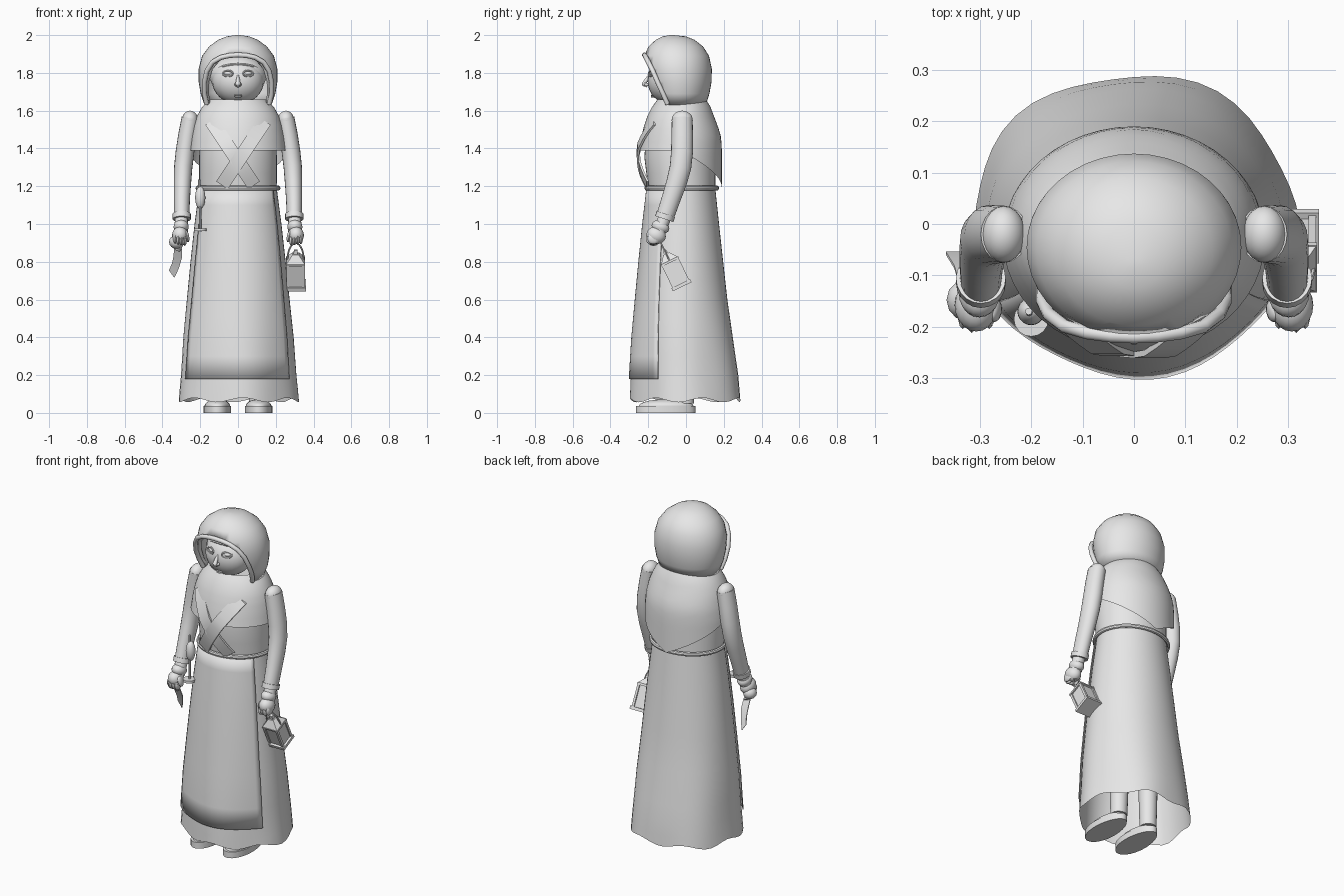
import bpy, bmesh, math
from math import sin, cos, pi, radians
from mathutils import Vector, Matrix

if "Cube" in bpy.data.objects:
    bpy.data.objects.remove(bpy.data.objects["Cube"])

GREY = bpy.data.materials.new("plain_grey")
GREY.diffuse_color = (0.8, 0.8, 0.8, 1)
GREY.use_nodes = True
GREY.node_tree.nodes["Principled BSDF"].inputs["Base Color"].default_value = GREY.diffuse_color


def finish(name, bm, smooth=40, recalc=True):
    if recalc:
        bmesh.ops.recalc_face_normals(bm, faces=bm.faces)
    me = bpy.data.meshes.new(name)
    bm.to_mesh(me)
    bm.free()
    ob = bpy.data.objects.new(name, me)
    bpy.context.collection.objects.link(ob)
    me.materials.append(GREY)
    bpy.ops.object.select_all(action='DESELECT')
    ob.select_set(True)
    bpy.context.view_layer.objects.active = ob
    if smooth:
        bpy.ops.object.shade_smooth_by_angle(angle=radians(smooth))
    return ob


def loft(rings, closed=True, caps=(False, False)):
    """Mesh skinned over equal-length rings of points."""
    bm = bmesh.new()
    rows = [[bm.verts.new(p) for p in r] for r in rings]
    n = len(rows[0])
    for a, b in zip(rows, rows[1:]):
        for i in range(n if closed else n - 1):
            j = (i + 1) % n
            bm.faces.new((a[i], a[j], b[j], b[i]))
    for row, cap in zip((rows[0], rows[-1]), caps):
        if cap:
            bm.faces.new(row)
    return bm


def lookup(table, z):
    """Interpolate (z, half width, front y, back y) rows listed top down."""
    if z >= table[0][0]:
        return table[0][1:]
    for a, b in zip(table, table[1:]):
        if z >= b[0]:
            t = (a[0] - z) / (a[0] - b[0])
            return [p + (q - p) * t for p, q in zip(a[1:], b[1:])]
    return table[-1][1:]


def oval(table, z, a, grow=0.0):
    """Point on a body section; angle a is measured from the front towards +x."""
    hw, yf, yb = lookup(table, z)
    return Vector(((hw + grow) * sin(a), (yf + yb) / 2 - ((yb - yf) / 2 + grow) * cos(a), z))


def ellipsoid(name, c, r, rot=(0, 0, 0), seg=20):
    bm = bmesh.new()
    bmesh.ops.create_uvsphere(bm, u_segments=seg, v_segments=seg // 2 + 2, radius=1)
    m = Matrix.Rotation(rot[2], 4, 'Z') @ Matrix.Rotation(rot[1], 4, 'Y') @ Matrix.Rotation(rot[0], 4, 'X')
    bmesh.ops.transform(bm, matrix=Matrix.Translation(c) @ m @ Matrix.Diagonal((*r, 1)), verts=bm.verts)
    return finish(name, bm)


def tube(name, pts, radii, seg=16, flat=1.0, closed=False):
    """Round tube along points; flat scales the section's first axis."""
    pts = [Vector(p) for p in pts]
    rings = []
    for i, p in enumerate(pts):
        d = (pts[min(i + 1, len(pts) - 1)] - pts[max(i - 1, 0)]).normalized()
        ref = Vector((0, 1, 0)) if abs(d.y) < 0.9 else Vector((0, 0, 1))
        u = ref.cross(d).normalized()
        v = d.cross(u)
        r = radii[i] if isinstance(radii, (list, tuple)) else radii
        rings.append([p + u * r * flat * cos(2 * pi * k / seg) + v * r * sin(2 * pi * k / seg) for k in range(seg)])
    return finish(name, loft(rings, caps=(True, True)))


# Skirt with a rippled open hem, and the apron over it
SKIRT = [(1.19, .205, -.20, .155), (1.0, .23, -.222, .175), (.8, .252, -.242, .197),
         (.6, .272, -.26, .22), (.4, .292, -.277, .25), (.2, .305, -.288, .28), (.06, .318, -.292, .292)]


def skirt_point(a, z, grow=0):
    p = oval(SKIRT, z, a, grow)
    w = max(0, (1.0 - z)) ** 1.5
    k = 1 + .028 * w * sin(5 * a + .8)
    return Vector((p.x * k, p.y * k, z + (.012 * sin(7 * a + 1) if z < .08 else 0)))


N = 48
levels = [1.19, 1.1, 1.0, .9, .8, .7, .6, .5, .4, .3, .2, .12, .068]
finish("skirt", loft([[skirt_point(2 * pi * k / N, z) for k in range(N)] for z in levels]))
side = radians(60)
bm = loft([[skirt_point(-side + 2 * side * k / 20, z, .007) for k in range(21)]
           for z in levels[:10] + [.18]], closed=False)
apron = finish("apron", bm)
sol = apron.modifiers.new("thickness", 'SOLIDIFY')
sol.thickness = .006
sol.offset = 0

# Bodice and waist belt
BODY = [(1.64, .12, -.14, .09), (1.58, .18, -.185, .13), (1.45, .2, -.215, .15),
        (1.35, .206, -.22, .155), (1.19, .205, -.20, .155)]
finish("bodice", loft([[oval(BODY, z, 2 * pi * k / N) for k in range(N)]
                       for z in (1.64, 1.58, 1.52, 1.45, 1.35, 1.27, 1.19)], caps=(True, True)))
belt = [[oval(SKIRT, 1.19, 2 * pi * k / N, .01 + .010 * cos(t)) + Vector((0, 0, .013 * sin(t))) for k in range(N)]
        for t in [2 * pi * i / 8 for i in range(9)]]
finish("belt", loft(belt))

# Shawl: level hem in front, pointed hem at the back
SHAWL = [(1.66, .15, -.15, .105), (1.62, .19, -.18, .13), (1.57, .218, -.205, .148), (1.52, .235, -.222, .168),
         (1.46, .247, -.237, .186), (1.39, .255, -.25, .19), (1.18, .255, -.25, .19)]


def hem(a):
    back = abs(pi - a) / (pi / 2)
    return 1.39 - .2 * max(0, 1 - back)


rings = []
for i in range(13):
    rings.append([oval(SHAWL, 1.66 + (hem(2 * pi * k / N) - 1.66) * i / 12, 2 * pi * k / N) for k in range(N)])
finish("shawl", loft(rings))

# Crossed chest straps
STRAP = [(1.58, 0, -.207, 0), (1.50, 0, -.238, 0), (1.4, 0, -.262, 0), (1.3, 0, -.25, 0), (1.18, 0, -.22, 0)]
for s in (-1, 1):
    a, b = Vector((s * .142, 0, 1.545)), Vector((-s * .085, 0, 1.205))
    d = (b - a).normalized()
    w = Vector((d.z, 0, -d.x)) * .037
    rows = []
    for i in range(11):
        p = a.lerp(b, i / 10)
        y = lookup(STRAP, p.z)[1] + .05 * (p.x / .14) ** 2 - (.004 if s > 0 else 0)
        rows.append([Vector((q.x, y + dy, q.z)) for q, dy in ((p - w, 0), (p + w, 0), (p + w, .012), (p - w, .012))])
    finish("chest_strap", loft(rows, caps=(True, True)), 30)

# Hood: rounded shell cut open along a leaning plane
HOOD = [(2.0, .012, -.085, -.065), (1.993, .06, -.125, 0), (1.975, .105, -.16, .045), (1.94, .153, -.198, .09),
        (1.89, .19, -.222, .122), (1.82, .209, -.228, .137), (1.75, .208, -.215, .135),
        (1.69, .198, -.197, .124), (1.63, .178, -.175, .105)]
M = 40
bm = loft([[oval(HOOD, r[0], 2 * pi * k / M) for k in range(M)] for r in HOOD], caps=(True, False))
bmesh.ops.bisect_plane(bm, geom=bm.verts[:] + bm.edges[:] + bm.faces[:], plane_co=(0, -.211, 1.9),
                       plane_no=(0, -.27, -.12), clear_outer=True)
hood = finish("hood", bm, 50)
sol = hood.modifiers.new("thickness", 'SOLIDIFY')
sol.thickness = .02
sol.offset = -1

# Rolled band around the face opening
half = [(.166, -.098, 1.635), (.178, -.122, 1.69), (.178, -.15, 1.75), (.165, -.176, 1.81),
        (.135, -.199, 1.857), (.09, -.212, 1.882), (.045, -.218, 1.892)]
arch = half + [(0, -.22, 1.895)] + [(-x, y, z) for x, y, z in reversed(half)]
tube("hood_band", arch, .013, 10)

# Head with under cap and facial features
ellipsoid("head", (0, -.085, 1.757), (.137, .118, .122), seg=28)
cap_rim = [(.137 * sin(t), -.085 - .125 * cos(t), 1.757 + .097 * cos(t) ** .6 - .02)
           for t in [radians(-80 + 16 * i) for i in range(11)]]
ellipsoid("under_cap", (0, -.055, 1.785), (.15, .125, .11), (radians(-12), 0, 0), 28)
tube("brow_band", [(x, y + .045, z + .012) for x, y, z in cap_rim], .008, 8)
for s in (-1, 1):
    ellipsoid("eye", (s * .054, -.178, 1.797), (.021, .012, .011), (0, 0, s * .4))
    lid = [(s * .054 + .026 * cos(t), -.186 + .012 * (.026 * s * cos(t) / .026) + .004 * sin(t), 1.797 + .016 * sin(t))
           for t in [2 * pi * i / 16 for i in range(17)]]
    tube("eyelid", lid, .0045, 6)
    ellipsoid("nostril", (s * .011, -.208, 1.738), (.009, .012, .009), seg=10)
tube("nose_bridge", [(0, -.194, 1.79), (0, -.208, 1.765), (0, -.222, 1.745), (0, -.205, 1.727)],
     [.004, .01, .013, .008], 10)
ellipsoid("nose_tip", (0, -.22, 1.742), (.013, .014, .014), seg=12)
for z in (1.682, 1.674):
    ellipsoid("lip", (0, -.177, z), (.021, .009, .005), seg=12)

# Arms: bent sleeves, cuffs and closed hands
for s in (-1, 1):
    ellipsoid("shoulder", (s * .254, -.02, 1.55), (.043, .056, .05))
    tube("sleeve", [(s * .252, -.02, 1.56), (s * .268, -.02, 1.47), (s * .281, -.021, 1.38), (s * .29, -.029, 1.30),
                    (s * .294, -.05, 1.22), (s * .297, -.08, 1.13), (s * .298, -.112, 1.035)],
         [.055, .057, .058, .057, .054, .05, .047], 20, .85)
    tube("cuff", [(s * .298, -.106, 1.053), (s * .298, -.115, 1.026)], .051, 20, .95)
    tube("wrist", [(s * .299, -.11, 1.04), (s * .302, -.142, .96)], [.034, .036], 14)
    ellipsoid("wrist_ruffle", (s * .301, -.135, .985), (.04, .048, .035), (radians(-20), 0, 0))
    ellipsoid("palm", (s * .307, -.158, .94), (.042, .052, .045), (radians(-20), 0, 0))
    for i in range(4):
        ellipsoid("finger", (s * (.282 + .017 * i), -.172 - .004 * (i % 3), .913 + .003 * i), (.011, .033, .029), seg=10)
    ellipsoid("thumb", (s * .27, -.168, .935), (.012, .022, .033), (.3, s * .2, 0), 10)

# Curved knife in one hand
tube("knife_handle", [(-.285, -.19, .935), (-.318, -.13, .865)], .015, 10)
ellipsoid("knife_fist", (-.327, -.148, .905), (.038, .04, .036), seg=12)
blade = [((-.296, .87), (-.338, .87)), ((-.297, .82), (-.342, .825)), ((-.313, .765), (-.35, .79)),
         ((-.337, .715), (-.366, .755))]
rows = []
for i, (p, q) in enumerate(blade):
    y = -.135 + .026 * i
    rows.append([(p[0], y - .003, p[1]), (q[0], y - .003, q[1]), (q[0], y + .003, q[1]), (p[0], y + .003, p[1])])
finish("knife_blade", loft(rows, caps=(True, True)), 30)

# Spindle hanging from the belt
ellipsoid("spindle_wool", (-.2, -.17, 1.14), (.027, .027, .06))
tube("spindle_rod", [(-.205, -.17, 1.235), (-.197, -.185, .96)], .007, 8)
tube("spindle_whorl", [(-.2, -.185, .977), (-.2, -.185, .962)], .034, 16)

# Tilted lantern below the other hand
TILT = Matrix.Translation((.305, -.02, .668)) @ Matrix.Rotation(radians(26), 4, 'X')


def block(name, size, c, top=1.0):
    bm = bmesh.new()
    bmesh.ops.create_cube(bm, size=1)
    for v in bm.verts:
        k = top if v.co.z > 0 else 1
        v.co = TILT @ Vector((v.co.x * size[0] * k + c[0], v.co.y * size[1] * k + c[1], v.co.z * size[2] + c[2]))
    return finish(name, bm, 0)


block("lantern_base", (.11, .11, .018), (0, 0, .009))
block("lantern_glass", (.084, .084, .13), (0, 0, .08))
for x in (-1, 1):
    for y in (-1, 1):
        block("lantern_post", (.014, .014, .13), (x * .042, y * .042, .08))
block("lantern_eave", (.102, .102, .012), (0, 0, .148))
block("lantern_roof", (.098, .098, .04), (0, 0, .174), .35)
block("lantern_knob", (.024, .024, .024), (0, 0, .204), .7)
tube("lantern_handle", [TILT @ Vector((.044 * cos(t), 0, .152 + .105 * sin(t))) for t in
                        [pi * i / 14 for i in range(15)]], .0045, 6)

# Legs and shoes
for s in (-1, 1):
    tube("leg", [(s * .1, .0, .65), (s * .105, -.005, .05)], [.062, .047], 20)
    outline = [(s * .109 + (.078 + .006 * -sin(t)) * cos(t) * .93, -.108 + .157 * sin(t))
               for t in [2 * pi * i / 32 for i in range(32)]]
    finish("shoe_sole", loft([[(x, y, z) for x, y in outline] for z in (0, .037)], caps=(True, True)))
    ellipsoid("shoe_upper", (s * .109, -.105, .036), (.068, .145, .036), seg=24)
